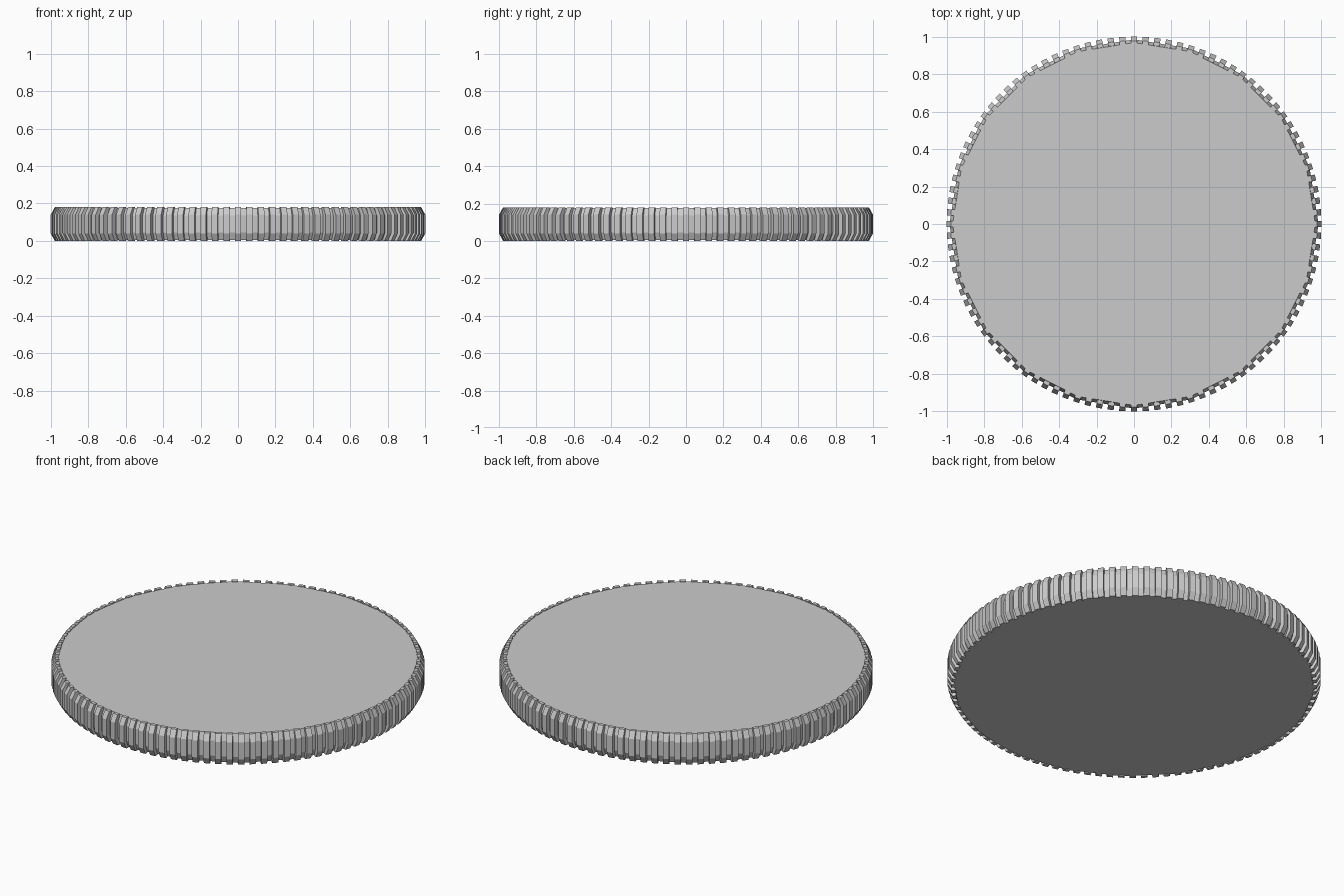
import bpy, bmesh
from math import cos, sin, pi
from mathutils import Matrix

if "Cube" in bpy.data.objects:
    bpy.data.objects.remove(bpy.data.objects["Cube"])

SIDES, TEETH = 20, 100


def finish(bm, name):
    bmesh.ops.recalc_face_normals(bm, faces=bm.faces)
    me = bpy.data.meshes.new(name)
    bm.to_mesh(me)
    bm.free()
    ob = bpy.data.objects.new(name, me)
    bpy.context.collection.objects.link(ob)
    return ob


# Disc: 20-sided body with chamfered rim
bm = bmesh.new()
rings = []
for r, z in [(0.968, 0.004), (0.985, 0.045), (0.985, 0.135), (0.968, 0.176)]:
    rings.append([bm.verts.new((r * cos(2 * pi * i / SIDES), r * sin(2 * pi * i / SIDES), z))
                  for i in range(SIDES)])
for a, b in zip(rings, rings[1:]):
    for i in range(SIDES):
        j = (i + 1) % SIDES
        bm.faces.new((a[i], a[j], b[j], b[i]))
bm.faces.new(rings[0][::-1])
bm.faces.new(rings[-1])
finish(bm, "disc_body")

# Reeded edge: chamfered ribs around the rim
bm = bmesh.new()
profile = [(0.958, 0), (0.978, 0), (1.0, 0.04), (1.0, 0.14), (0.978, 0.18), (0.958, 0.18)]
half = 0.0165
for k in range(TEETH):
    rot = Matrix.Rotation(2 * pi * k / TEETH, 4, 'Z')
    lo = [bm.verts.new(rot @ Matrix.Translation((r, -half, z)).translation) for r, z in profile]
    hi = [bm.verts.new(rot @ Matrix.Translation((r, half, z)).translation) for r, z in profile]
    bm.faces.new(lo)
    bm.faces.new(hi[::-1])
    n = len(profile)
    for i in range(n):
        j = (i + 1) % n
        bm.faces.new((lo[i], hi[i], hi[j], lo[j]))
finish(bm, "edge_ridges")
